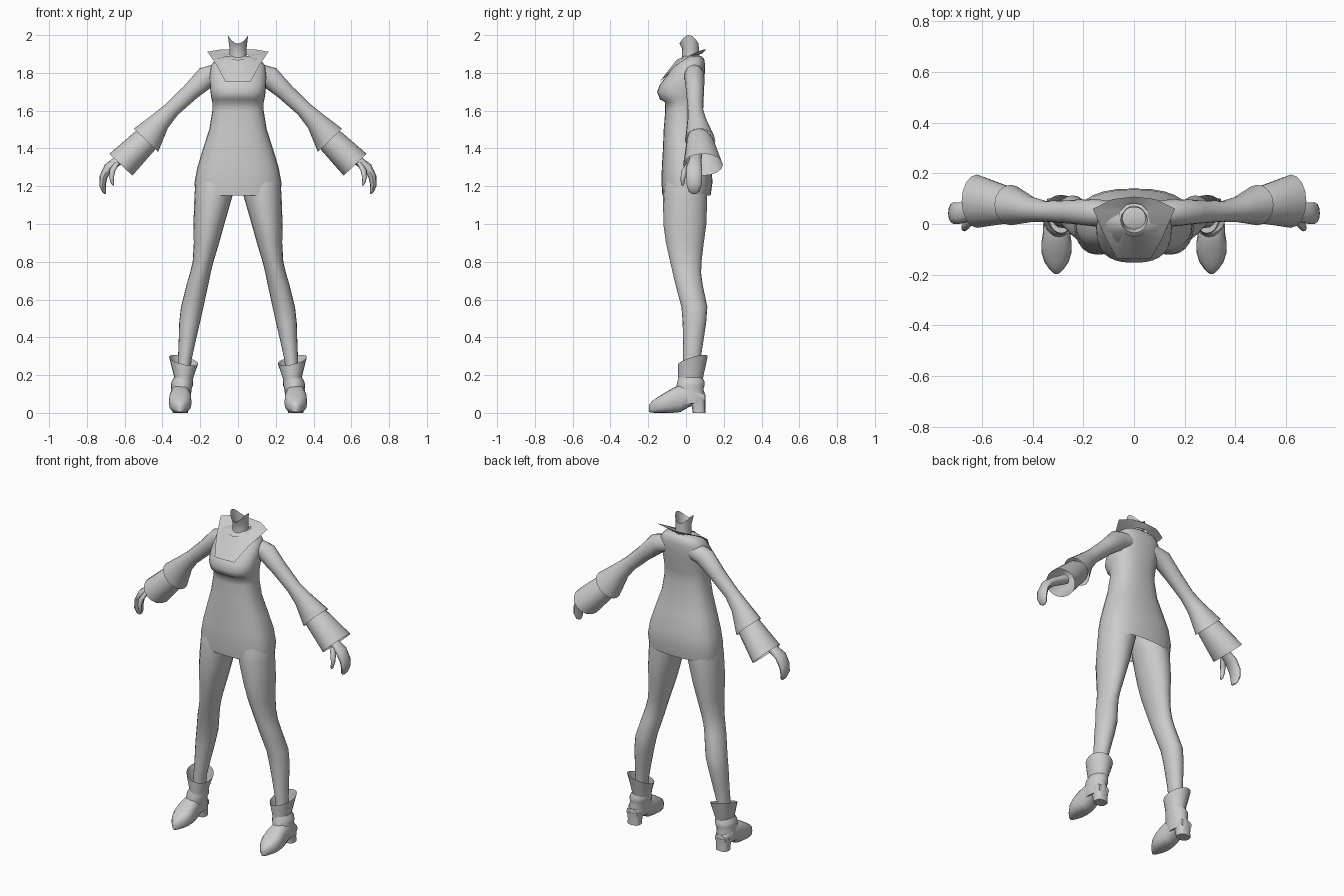
import bpy, bmesh, math
from mathutils import Vector

GREY = bpy.data.materials.new("plain grey")
GREY.diffuse_color = (0.6, 0.6, 0.6, 1)


def ring(c, u, v, n=20, p=2.0):
    """Superellipse loop around c, spanned by the half axes u and v."""
    c, u, v = Vector(c), Vector(u), Vector(v)
    out = []
    for i in range(n):
        a = 2 * math.pi * i / n
        co, si = math.cos(a), math.sin(a)
        out.append(c + u * math.copysign(abs(co) ** (2 / p), co)
                   + v * math.copysign(abs(si) ** (2 / p), si))
    return out


def flat_ring(z, cx, hx, y0, y1, n=20, p=2.0):
    """Horizontal loop from its half width and its front and back limits."""
    return ring((cx, (y0 + y1) / 2, z), (hx, 0, 0), (0, (y1 - y0) / 2, 0), n, p)


def loft(name, rings, caps=(False, False), mirror=False, angle=50):
    """Skin a list of equal loops, optionally capped and mirrored in x."""
    bm = bmesh.new()
    loops = [[bm.verts.new(p) for p in r] for r in rings]
    n = len(loops[0])
    for a, b in zip(loops, loops[1:]):
        for i in range(n):
            j = (i + 1) % n
            bm.faces.new((a[i], a[j], b[j], b[i]))
    if caps[0]:
        bm.faces.new(loops[0])
    if caps[1]:
        bm.faces.new(loops[-1])
    bmesh.ops.recalc_face_normals(bm, faces=bm.faces)
    me = bpy.data.meshes.new(name)
    bm.to_mesh(me)
    bm.free()
    for f in me.polygons:
        f.use_smooth = True
    me.set_sharp_from_angle(angle=math.radians(angle))
    me.materials.append(GREY)
    ob = bpy.data.objects.new(name, me)
    bpy.context.collection.objects.link(ob)
    if mirror:
        m = ob.modifiers.new("mirror", 'MIRROR')
        m.use_mirror_merge = False
    return ob


# Tunic: open hem, hips, waist, bust and shoulders
tunic = [
    (1.15, .226, -.125, .130), (1.22, .230, -.130, .140), (1.30, .215, -.128, .136),
    (1.40, .185, -.122, .112), (1.50, .152, -.118, .090), (1.60, .136, -.110, .080),
    (1.645, .136, -.112, .080), (1.66, .140, -.138, .083), (1.70, .146, -.153, .088),
    (1.74, .149, -.137, .093), (1.79, .150, -.098, .099), (1.84, .143, -.060, .101),
    (1.875, .115, -.030, .096), (1.89, .060, -.010, .080)]
loft("tunic", [flat_ring(z, 0, hx, a, b, 28, 2.5) for z, hx, a, b in tunic], (False, True), angle=60)

# Neck: open at the top, with raised sides
neck = [flat_ring(1.83, 0, .060, -.035, .080), flat_ring(1.88, 0, .046, -.022, .072),
        flat_ring(1.93, 0, .045, -.020, .068)]
top = flat_ring(1.955, 0, .054, -.035, .066)
for p in top:
    p.z += .045 * (p.x / .054) ** 2
loft("neck", neck + [top])

# Collar: wing points at the sides, lapels running down to the bust
inner = [(0, -.050, 1.868), (.032, -.040, 1.874), (.055, .000, 1.885), (.055, .050, 1.895), (0, .082, 1.90)]
outer = [(0, -.138, 1.755), (.068, -.135, 1.755), (.112, -.055, 1.838), (.162, .060, 1.912), (.085, .098, 1.925)]
back_in, back_out = (.03, .076, 1.90), (0, .108, 1.925)


def both_sides(half):
    return [Vector(p) for p in half] + [Vector((-x, y, z)) for x, y, z in half[-2:0:-1]]


loft("collar", [both_sides(inner[:4] + [back_in, inner[4]]), both_sides(outer + [back_out])], angle=40)


# Arms and cuffs: loops square to the sloping arm
def arm_ring(x, y, z, ru, ry, n=16, slope=(.72, 0, .69)):
    return ring((x, y, z), Vector(slope) * ru, (0, ry, 0), n)


arm = [(.08, .040, 1.80, .066, .050), (.16, .045, 1.783, .060, .054), (.25, .048, 1.700, .047, .047),
       (.35, .050, 1.607, .043, .041), (.41, .058, 1.545, .054, .051), (.487, .075, 1.443, .089, .080)]
loft("sleeve", [arm_ring(*a) for a in arm], (True, False), True)
cuff = [(.465, .070, 1.462, .060, .060), (.495, .075, 1.438, .072, .072), (.62, .090, 1.314, .084, .105)]
loft("sleeve_cuff", [arm_ring(*a) for a in cuff], (True, False), True)

# Hands: curled mitten of fingers and a separate thumb
hand = [(.56, .055, 1.375, .030, .032, (.70, 0, .71)), (.635, .048, 1.335, .026, .034, (.66, 0, .75)),
        (.685, .043, 1.300, .025, .042, (.80, 0, .60)), (.712, .043, 1.250, .021, .043, (.97, 0, .25)),
        (.717, .043, 1.205, .017, .039, (1, 0, -.1)), (.708, .043, 1.172, .011, .029, (.95, 0, -.3)),
        (.703, .043, 1.160, .004, .012, (.95, 0, -.3))]
loft("hand", [arm_ring(x, y, z, u, w, 12, s) for x, y, z, u, w, s in hand], (True, True), True)
thumb = [(.640, .022, 1.325, .018, .018), (.664, -.006, 1.285, .016, .016),
         (.670, -.016, 1.245, .012, .013), (.664, -.018, 1.212, .008, .009), (.661, -.018, 1.204, .003, .004)]
loft("thumb", [ring((x, y, z), (a, 0, 0), (0, b, 0), 8) for x, y, z, a, b in thumb], (True, True), True)

# Legs: outer and inner limits in x, front and back limits in y
legs = [(1.32, .19, .02, -.090, .090), (1.22, .226, .01, -.115, .110), (1.14, .231, .032, -.121, .112),
        (1.00, .236, .072, -.120, .108), (.90, .234, .100, -.106, .094), (.80, .240, .130, -.084, .082),
        (.74, .254, .145, -.070, .080), (.68, .272, .157, -.056, .088), (.56, .302, .183, -.024, .113),
        (.48, .311, .201, -.018, .107), (.38, .314, .224, -.015, .092), (.28, .318, .246, -.015, .076),
        (.16, .325, .256, -.015, .074)]
loft("leg", [flat_ring(z, (o + i) / 2, (o - i) / 2, a, b) for z, o, i, a, b in legs], (True, True), True)

# Boot cuffs: flared, higher at the back and outer side
rim = flat_ring(.278, .288, .077, -.042, .115)
for p in rim:
    p.z += .022 * (p.y - .036) / .078 + .018 * (p.x - .288) / .077
loft("boot_cuff", [flat_ring(.165, .287, .048, -.040, .085), flat_ring(.185, .287, .050, -.041, .090), rim],
     (True, False), True)

# Boot shafts
shaft = [(.195, .288, .046, -.036, .084), (.165, .295, .057, -.046, .098), (.145, .297, .058, -.050, .098),
         (.125, .300, .053, -.055, .092), (.09, .304, .056, -.060, .104), (.05, .306, .050, -.050, .102)]
loft("boot_shaft", [flat_ring(z, c, h, a, b) for z, c, h, a, b in shaft], (True, True), True)

# Boot feet: loops from heel to toe, given by sole and top heights
foot = [(.100, .050, .100, .036), (.050, .045, .130, .050), (.010, .028, .145, .052), (-.030, .004, .148, .053),
        (-.070, 0, .132, .059), (-.110, 0, .108, .060), (-.150, 0, .083, .048), (-.180, .001, .062, .027),
        (-.197, .005, .040, .008)]
loft("boot_foot", [ring((.306, y, (a + b) / 2), (h, 0, 0), (0, 0, (b - a) / 2), 16, 2.6)
                   for y, a, b, h in foot], (True, True), True)

# Boot heels
heel = [(0, .306, .040, .036, .103), (.03, .306, .040, .032, .102), (.075, .306, .045, .015, .104)]
loft("boot_heel", [flat_ring(z, c, h, a, b, 16, 2.8) for z, c, h, a, b in heel], (True, True), True)
